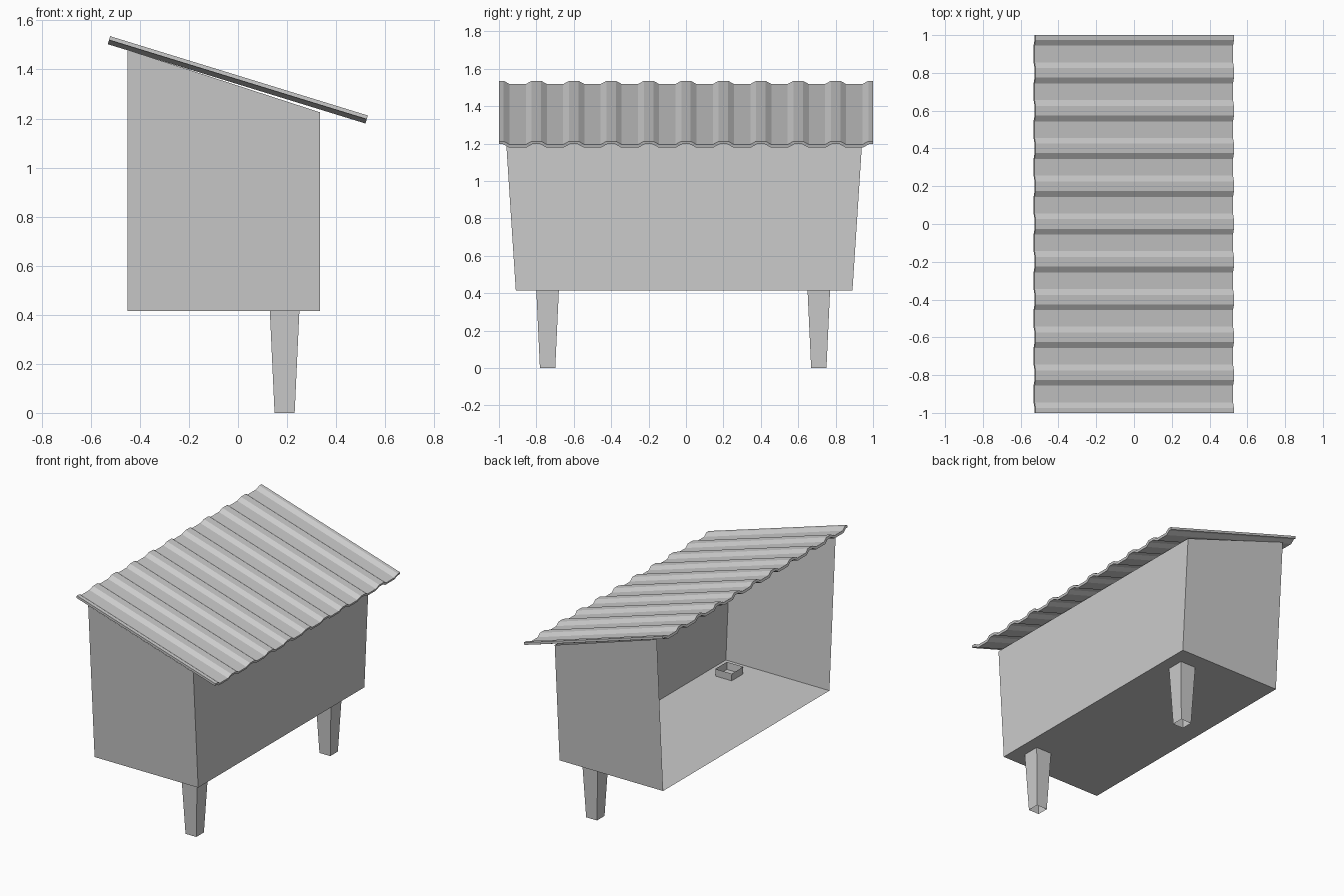
import bpy
import bmesh
import math

if "Cube" in bpy.data.objects:
    bpy.data.objects.remove(bpy.data.objects["Cube"], do_unlink=True)

# Single plain grey
grey = bpy.data.materials.new("plain_grey")
grey.use_nodes = True
colour = (0.6, 0.6, 0.6, 1.0)
grey.diffuse_color = colour
grey.node_tree.nodes["Principled BSDF"].inputs["Base Color"].default_value = colour


def make_object(name, verts, faces):
    mesh = bpy.data.meshes.new(name)
    mesh.from_pydata(verts, [], faces)
    mesh.materials.append(grey)
    obj = bpy.data.objects.new(name, mesh)
    bpy.context.collection.objects.link(obj)
    return obj


# Thin-walled box: sloping top edge, flared ends, open on the tall side
FLOOR, HIGH, LOW = 0.415, 1.48, 1.225
BACK_X, FRONT_X = -0.45, 0.335
CENTRE_Y, HALF_LENGTH, FLARE = -0.01, 0.9, 0.065


def wall_point(x, side, z):
    return (x, CENTRE_Y + side * (HALF_LENGTH + FLARE * (z - FLOOR)), z)


box_verts = []
for side in (-1, 1):
    box_verts += [wall_point(BACK_X, side, FLOOR), wall_point(FRONT_X, side, FLOOR),
                  wall_point(FRONT_X, side, LOW), wall_point(BACK_X, side, HIGH)]
make_object("open_box", box_verts, [
    (0, 1, 2, 3),   # near end wall
    (7, 6, 5, 4),   # far end wall
    (1, 5, 6, 2),   # long low wall
    (0, 4, 5, 1),   # floor
])


# Tapered hollow legs that poke slightly through the floor
def make_leg(name, x, y):
    verts = []
    for z, half in ((0, 0.041), (0.465, 0.0625)):
        verts += [(x + sx * half, y + sy * half, z)
                  for sx, sy in ((-1, -1), (1, -1), (1, 1), (-1, 1))]
    faces = [(i, (i + 1) % 4, (i + 1) % 4 + 4, i + 4) for i in range(4)]
    make_object(name, verts, faces)


make_leg("leg_near", 0.19, -0.74)
make_leg("leg_far", 0.19, 0.71)

# Corrugated roof sheet: flat valleys with a raised rib every pitch
PITCH, CREST, FOOT, RISE = 0.2, 0.021, 0.052, 0.018
profile = []
for i in range(11):
    y = -1 + i * PITCH
    for offset, z in ((-FOOT, 0), (-CREST, RISE), (CREST, RISE), (FOOT, 0)):
        if abs(y + offset) < 1:
            profile.append((y + offset, z))
profile = [(-1, RISE)] + profile + [(1, RISE)]

ROOF_LENGTH = 1.099
roof_verts = [(x, y, z) for y, z in profile for x in (0, ROOF_LENGTH)]
roof_faces = [(2 * i, 2 * i + 1, 2 * i + 3, 2 * i + 2) for i in range(len(profile) - 1)]
roof = make_object("corrugated_roof", roof_verts, roof_faces)
roof.location = (-0.531, 0, 1.503)
roof.rotation_euler = (0, math.radians(17.1), 0)
sheet = roof.modifiers.new("sheet_thickness", "SOLIDIFY")
sheet.thickness = 0.016
sheet.offset = 1
sheet.use_even_offset = True
